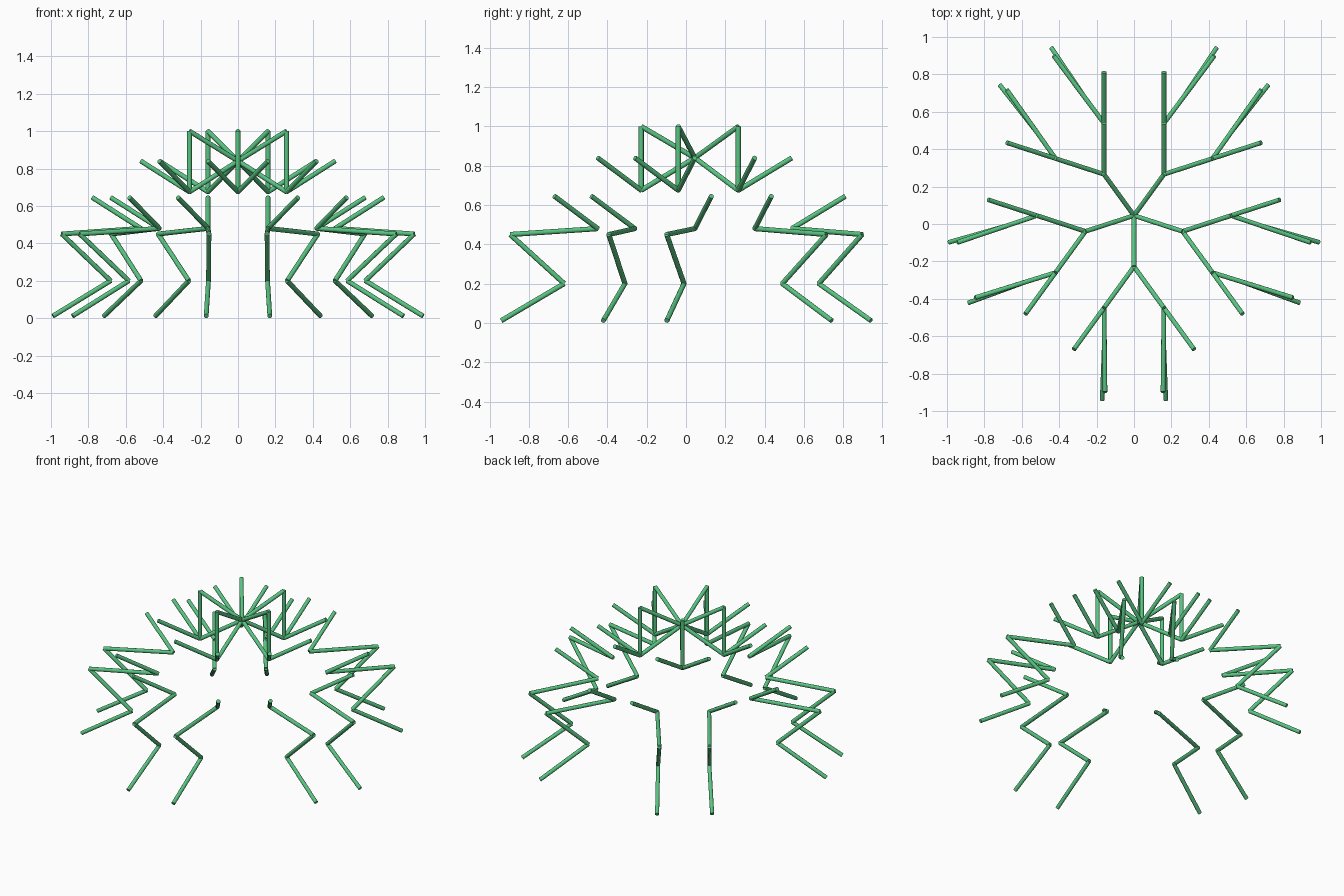
import bpy, bmesh, math
from mathutils import Vector, Matrix

if "Cube" in bpy.data.objects:
    bpy.data.objects.remove(bpy.data.objects["Cube"])

CENTRE_Y = 0.045
R = 0.013        # stick radius
STEP = 0.273     # plan length of one branch
HUB_Z, TOP_Z, LOW_Z = 0.84, 1.0, 0.675

green = bpy.data.materials.new("green")
green.diffuse_color = (0.1, 0.55, 0.22, 1)
green.use_nodes = True
green.node_tree.nodes["Principled BSDF"].inputs["Base Color"].default_value = green.diffuse_color


def sticks(name, segments):
    """One object made of flat-ended round sticks."""
    bm = bmesh.new()
    for a, b in segments:
        a, b = Vector(a), Vector(b)
        d = b - a
        mat = Matrix.Translation((a + b) / 2) @ d.to_track_quat('Z', 'Y').to_matrix().to_4x4()
        bmesh.ops.create_cone(bm, cap_ends=True, segments=10, radius1=R, radius2=R,
                              depth=d.length, matrix=mat)
    me = bpy.data.meshes.new(name)
    bm.to_mesh(me)
    bm.free()
    me.materials.append(green)
    ob = bpy.data.objects.new(name, me)
    bpy.context.collection.objects.link(ob)
    bpy.context.view_layer.objects.active = ob
    ob.select_set(True)
    bpy.ops.object.shade_smooth_by_angle(angle=math.radians(40))
    ob.select_set(False)
    return ob


def chain(points):
    return list(zip(points[:-1], points[1:]))


for i in range(5):
    ang = math.radians(-90 + 72 * i)
    c, s = math.cos(ang), math.sin(ang)

    def place(out, side, z):
        """Outward / sideways / height in this arm's frame to world."""
        return (out * c - side * s, CENTRE_Y + out * s + side * c, z)

    # triangular hub arm: hub to top, down the upright, back to hub
    hub = place(0, 0, HUB_Z)
    top, low = place(STEP, 0, TOP_Z), place(STEP, 0, LOW_Z)
    sticks(f"hub_arm_{i + 1}", chain([hub, top, low, hub]))

    for k, label in ((1, "left"), (-1, "right")):
        dx = STEP * math.cos(math.radians(36))
        dy = STEP * math.sin(math.radians(36)) * k
        # upper branch rising from the foot of the upright
        sticks(f"upper_branch_{i + 1}_{label}",
               [(low, place(STEP + dx, dy, HUB_Z))])
        # lower stub below the branch tip
        node = place(STEP + dx, dy, 0.48)
        sticks(f"lower_branch_{i + 1}_{label}",
               [(node, place(STEP + 2 * dx, 2 * dy, 0.645))])
        # zigzag leg: thigh, shin, foot
        sticks(f"leg_{i + 1}_{label}", chain([
            node, place(0.94, 0.155 * k, 0.45),
            place(0.665, 0.158 * k, 0.2), place(0.985, 0.17 * k, 0.0115)]))
